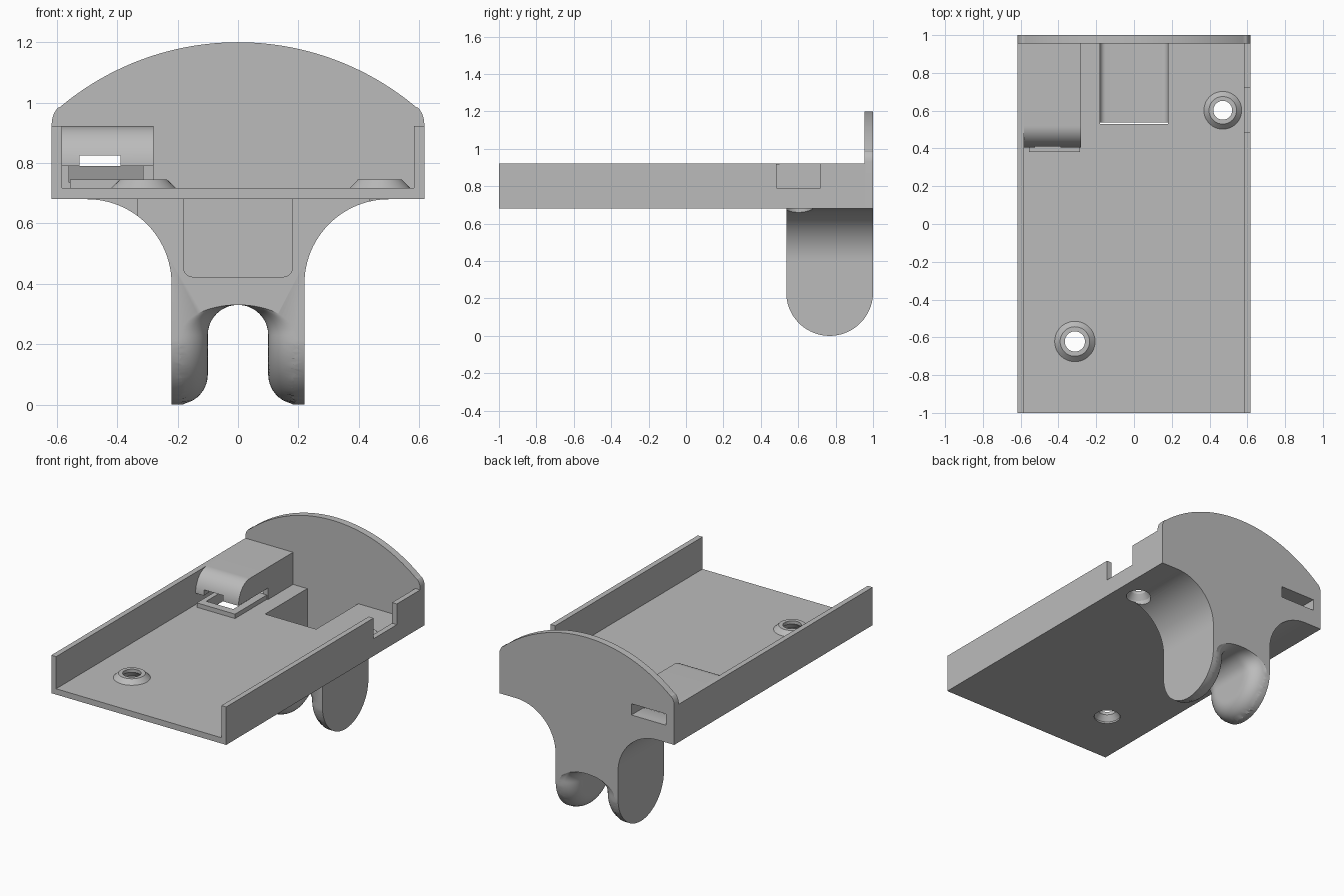
import bpy, bmesh
from math import sin, cos, pi, sqrt, radians, asin
from mathutils import Vector

if "Cube" in bpy.data.objects:
    bpy.data.objects.remove(bpy.data.objects["Cube"], do_unlink=True)

grey = bpy.data.materials.new("light grey plastic")
grey.use_nodes = True
colour = (0.5, 0.5, 0.5, 1)
grey.diffuse_color = colour
grey.node_tree.nodes["Principled BSDF"].inputs["Base Color"].default_value = colour


def finish(name, bm):
    bmesh.ops.recalc_face_normals(bm, faces=bm.faces[:])
    mesh = bpy.data.meshes.new(name)
    bm.to_mesh(mesh)
    bm.free()
    mesh.materials.append(grey)
    ob = bpy.data.objects.new(name, mesh)
    bpy.context.collection.objects.link(ob)
    return ob


def loft(name, rings):
    """Skin closed rings of equal length and cap both ends."""
    bm = bmesh.new()
    rows = [[bm.verts.new(p) for p in ring] for ring in rings]
    n = len(rows[0])
    for a, b in zip(rows, rows[1:]):
        for i in range(n):
            j = (i + 1) % n
            bm.faces.new((a[i], a[j], b[j], b[i]))
    bm.faces.new(rows[0])
    bm.faces.new(rows[-1])
    return finish(name, bm)


def prism_y(name, pts, lo, hi):
    return loft(name, [[(x, y, z) for x, z in pts] for y in (lo, hi)])


def prism_x(name, pts, lo, hi):
    return loft(name, [[(x, y, z) for y, z in pts] for x in (lo, hi)])


def box(name, x, y, z):
    return prism_y(name, [(x[0], z[0]), (x[1], z[0]), (x[1], z[1]), (x[0], z[1])], *y)


def lathe(name, profile, x, y, n=48):
    return loft(name, [[(x + r * cos(2 * pi * i / n), y + r * sin(2 * pi * i / n), z)
                        for i in range(n)] for r, z in profile])


def arc(cx, cz, rx, rz, a0, a1, n=24):
    steps = [radians(a0 + (a1 - a0) * i / n) for i in range(n + 1)]
    return [(cx + rx * cos(t), cz + rz * sin(t)) for t in steps]


def mirrored(half):
    """Close a right-hand outline with its reflection in x."""
    return half + [(-x, z) for x, z in reversed(half) if x > 1e-5]


def carve(ob, cutters, operation="DIFFERENCE"):
    for c in cutters:
        c.hide_render = True
        mod = ob.modifiers.new("carve", "BOOLEAN")
        mod.operation, mod.solver, mod.object = operation, "EXACT", c
        bpy.context.view_layer.objects.active = ob
        bpy.ops.object.modifier_apply(modifier=mod.name)


W, IN = 0.617, 0.583          # outer and inner half widths
BASE, FLOOR, RIM = 0.68, 0.717, 0.922

# Open-ended tray and domed end plate
tray = prism_y("tray", mirrored([(W, BASE), (W, RIM), (IN, RIM), (IN, FLOOR)][::1]), -1, 0.96)
R = 0.917
edge = 90 - math_deg if (math_deg := asin(0.59 / R) * 180 / pi) else 0
plate = prism_y("end_plate", mirrored(
    [(W, BASE)] + arc(0.557, 0.93, 0.06, 0.07, 0, 50, 8) + arc(0, 1.2 - R, R, R, edge, 90, 32)),
    0.955, 1)

# Flared bracket under the tray, rounded at its lower end
leg = prism_y("forked_bracket", mirrored(
    [(0.22, -0.01)] + arc(0.5, 0.4, 0.28, 0.28, 180, 90) + [(0.5, 0.7)]), 0.537, 1)
CY, CR = 0.768, 0.232
rounding = prism_x("rounding_cutter",
                   [(CY - CR, 0.8)] + arc(CY, CR, CR, CR, 180, 360, 48) + [(CY + CR, 0.8)], -0.7, 0.7)
carve(leg, [rounding], "INTERSECT")


def gap(y, z):
    """Half width of the fork gap, rounded over near the prong outline."""
    reach = sqrt((y - CY) ** 2 + min(0, z - CR) ** 2)
    t = min(1, max(0, 1 - (CR - reach) / 0.1))
    return 0.1 + 0.1 * (1 - sqrt(1 - t * t))


rings = []
for i in range(49):
    y = CY - 0.24 * cos(pi * i / 48)
    side = [(gap(y, z), z) for z in [-0.03 + 0.26 * k / 24 for k in range(24)]]
    outline = mirrored(side + arc(0, 0.23, gap(y, CR), 0.1, 0, 90, 16))
    rings.append([(x, y, z) for x, z in outline])
fork = loft("fork_cutter", rings)

# Pocket, vertical chute and screw holes shared by the tray and bracket
pocket = prism_y("pocket_cutter", mirrored(
    arc(0.15, 0.453, 0.03, 0.03, -90, 0, 8) + [(0.18, 0.8)]), 0.53, 0.956)
chute = box("chute_cutter", (-0.525, -0.335), (0.43, 0.63), (0.45, 0.8))
screws = [(-0.313, -0.622, 0.107), (0.47, 0.602, 0.1)]
holes = [lathe("screw_cutter", [(r * 0.73, 0.5), (r * 0.73, 0.69), (r * 0.5, 0.725), (r * 0.5, 0.8)], x, y)
         for x, y, r in screws]
notch = box("notch_cutter", (0.56, 0.7), (0.485, 0.72), (0.79, 1))
carve(tray, [pocket, chute, notch] + holes)
carve(leg, [fork, pocket, chute, holes[1]])

# Raised conical rims around the screw holes
bosses = []
for (x, y, r), hole in zip(screws, holes):
    boss = lathe("screw_boss", [(r, 0.71), (r, FLOOR), (r * 0.73, 0.745)], x, y)
    carve(boss, [hole])
    bosses.append(boss)

# Overhanging cable hood with a tunnel through the end plate
hood = prism_x("cable_hood", [(0.96, 0.71), (0.70, 0.71), (0.70, 0.79)]
               + arc(0.52, 0.79, 0.115, RIM - 0.79, 180, 90) + [(0.96, RIM)], -0.59, -0.28)
tunnel = prism_x("tunnel_cutter", [(0.45, 0.735), (0.72, 0.735), (0.88, 0.79), (1.1, 0.79),
                                   (1.1, 0.862), (0.51, 0.862), (0.45, 0.82)], -0.56, -0.315)
lip_notch = box("hood_notch_cutter", (-0.525, -0.39), (0.35, 0.5), (0.7, 0.825))
carve(hood, [tunnel, lip_notch])
carve(plate, [tunnel])

# Low collar around the chute opening
collar = box("chute_collar", (-0.557, -0.287), (0.38, 0.705), (0.71, 0.745))
carve(collar, [chute])

for c in [rounding, fork, pocket, chute, notch, tunnel, lip_notch] + holes:
    bpy.data.objects.remove(c, do_unlink=True)

bpy.ops.object.select_all(action="DESELECT")
for ob in [tray, plate, leg, hood, collar] + bosses:
    ob.select_set(True)
bpy.context.view_layer.objects.active = tray
bpy.ops.object.shade_smooth_by_angle(angle=radians(30))
